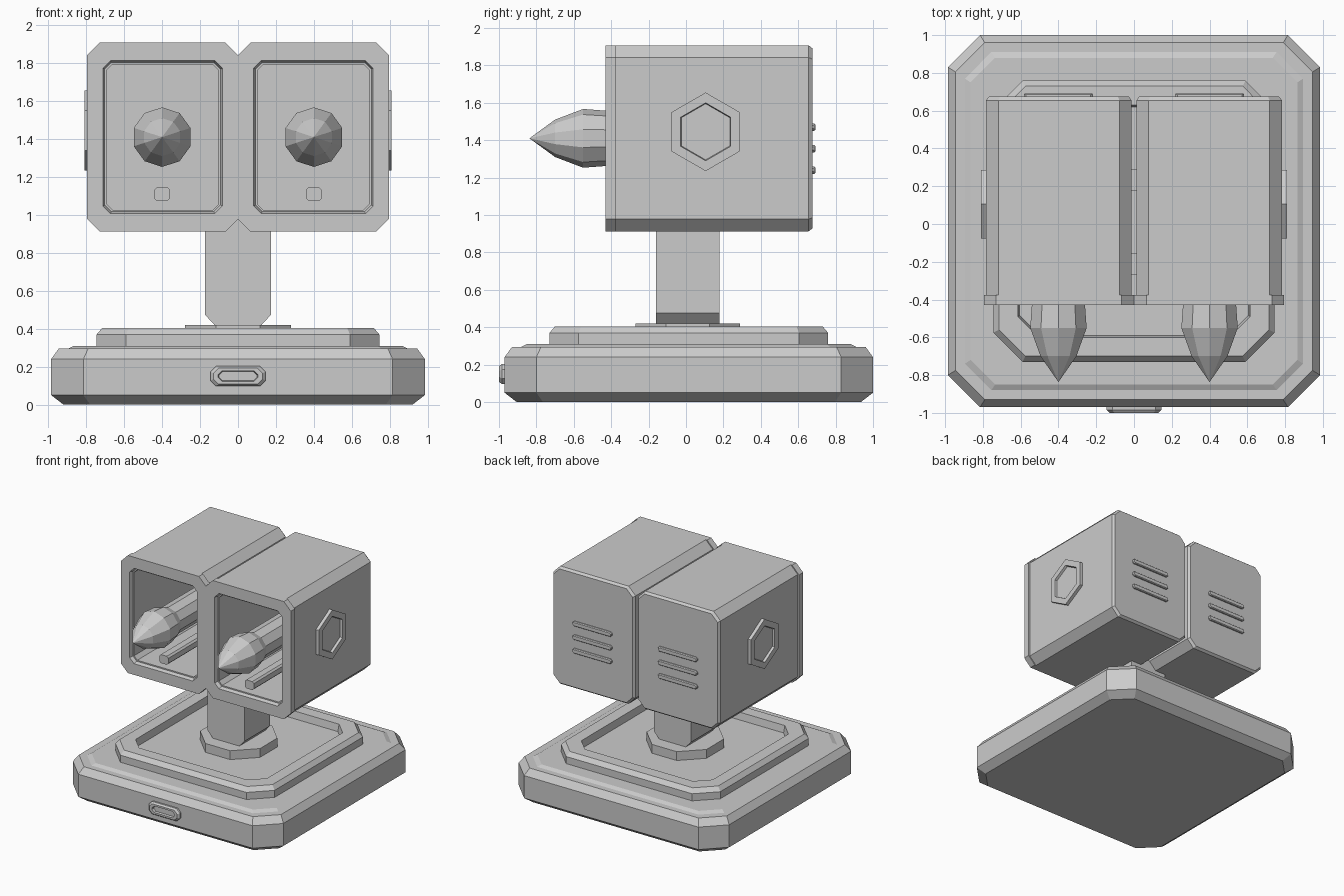
import bpy, bmesh, math

if "Cube" in bpy.data.objects:
    bpy.data.objects.remove(bpy.data.objects["Cube"])

grey = bpy.data.materials.new("plain grey")
grey.diffuse_color = (0.6, 0.6, 0.6, 1)
grey.use_nodes = True
grey.node_tree.nodes["Principled BSDF"].inputs["Base Color"].default_value = grey.diffuse_color


def chamfered(a, b, c, cx=0, cy=0):
    """Rectangle of half sizes a, b with corners cut by c."""
    pts = [(a, -b + c), (a, b - c), (a - c, b), (-a + c, b),
           (-a, b - c), (-a, -b + c), (-a + c, -b), (a - c, -b)]
    return [(x + cx, y + cy) for x, y in pts]


def ngon(n, r, cx=0, cy=0, turn=math.pi / 2):
    return [(cx + r * math.cos(turn + i * 2 * math.pi / n),
             cy + r * math.sin(turn + i * 2 * math.pi / n)) for i in range(n)]


PLACE = {"X": lambda u, v, t: (t, u, v),
         "Y": lambda u, v, t: (u, t, v),
         "Z": lambda u, v, t: (u, v, t)}


def loft(name, axis, rings):
    """Closed solid through (outline, position along axis) rings."""
    bm = bmesh.new()
    loops = [[bm.verts.new(PLACE[axis](u, v, t)) for u, v in outline]
             for outline, t in rings]
    n = len(loops[0])
    for lo, hi in zip(loops, loops[1:]):
        for i in range(n):
            j = (i + 1) % n
            bm.faces.new((lo[i], lo[j], hi[j], hi[i]))
    bm.faces.new(loops[0][::-1])
    bm.faces.new(loops[-1])
    bmesh.ops.remove_doubles(bm, verts=bm.verts, dist=0.0005)
    bmesh.ops.recalc_face_normals(bm, faces=bm.faces)
    me = bpy.data.meshes.new(name)
    bm.to_mesh(me)
    bm.free()
    me.materials.append(grey)
    ob = bpy.data.objects.new(name, me)
    bpy.context.collection.objects.link(ob)
    return ob


CY = 0.015  # the base sits slightly back because of the front socket

# Base slab with bevelled edges and a low raised step
loft("base_slab", "Z", [(chamfered(h, h, c, 0, CY), z) for h, c, z in [
    (0.92, 0.14, 0), (0.985, 0.17, 0.05), (0.985, 0.17, 0.24),
    (0.945, 0.155, 0.295), (0.895, 0.14, 0.295), (0.865, 0.13, 0.31)]])

# Upper tier with a sunken tray
loft("base_tier", "Z", [(chamfered(h, h, c, 0, CY), z) for h, c, z in [
    (0.745, 0.155, 0.29), (0.745, 0.155, 0.37), (0.715, 0.14, 0.405),
    (0.615, 0.11, 0.405), (0.605, 0.105, 0.345)]])

# Collar and post
R8 = 0.28 / math.cos(math.pi / 8)
loft("post_collar", "Z", [(ngon(8, R8, 0, 0.01, math.pi / 8), 0.33),
                          (ngon(8, R8, 0, 0.01, math.pi / 8), 0.42)])
post = [(-0.12, 0.415), (0.12, 0.415), (0.175, 0.475),
        (0.175, 0.98), (-0.175, 0.98), (-0.175, 0.475)]
loft("post", "Y", [(post, -0.16), (post, 0.18)])

# Socket on the front edge of the base
loft("front_socket", "Y", [(chamfered(a, b, c, 0, 0.15), y) for a, b, c, y in [
    (0.145, 0.053, 0.03, -0.95), (0.145, 0.053, 0.03, -0.985),
    (0.13, 0.042, 0.027, -1.0), (0.105, 0.027, 0.02, -1.0),
    (0.10, 0.024, 0.018, -0.98)]])

# Two launcher boxes, left and right
ZC = 1.41
for side, s in (("left", -1), ("right", 1)):
    xc = s * 0.3975
    # Hollow box: outer skin from back to front, then the cavity
    loft(side + "_box", "Y", [(chamfered(a, b, c, xc, ZC), y) for a, b, c, y in [
        (0.370, 0.482, 0.058, 0.675), (0.385, 0.4975, 0.065, 0.655),
        (0.385, 0.4975, 0.065, -0.375), (0.3975, 0.4975, 0.065, -0.375),
        (0.3975, 0.4975, 0.065, -0.43), (0.315, 0.403, 0.04, -0.43),
        (0.305, 0.393, 0.035, -0.40), (0.295, 0.383, 0.03, -0.40),
        (0.295, 0.383, 0.03, 0.60)]])
    # Rocket inside the box with its nose sticking out
    loft(side + "_rocket", "Y", [(ngon(10, r, s * 0.4, ZC), y) for y, r in [
        (-0.837, 0.0), (-0.70, 0.10), (-0.55, 0.157),
        (-0.43, 0.148), (-0.36, 0.12), (0.61, 0.12)]])
    # Guide rail under the rocket
    rail = chamfered(0.042, 0.036, 0.014, s * 0.4, 1.11)
    loft(side + "_rail", "Y", [(rail, -0.42), (rail, 0.61)])
    # Hexagonal badge on the outer side
    loft(side + "_hex_plate", "X", [(ngon(6, r, 0.105, 1.445), s * x) for r, x in [
        (0.21, 0.77), (0.21, 0.81), (0.155, 0.81), (0.15, 0.79)]])
    # Vent bars on the back
    for i, z in enumerate((1.24, 1.355, 1.47)):
        loft(f"{side}_vent_{i + 1}", "Y",
             [(chamfered(0.183, 0.02, 0.012, s * 0.4, z), 0.66),
              (chamfered(0.183, 0.02, 0.012, s * 0.4, z), 0.685),
              (chamfered(0.177, 0.014, 0.008, s * 0.4, z), 0.692)])
